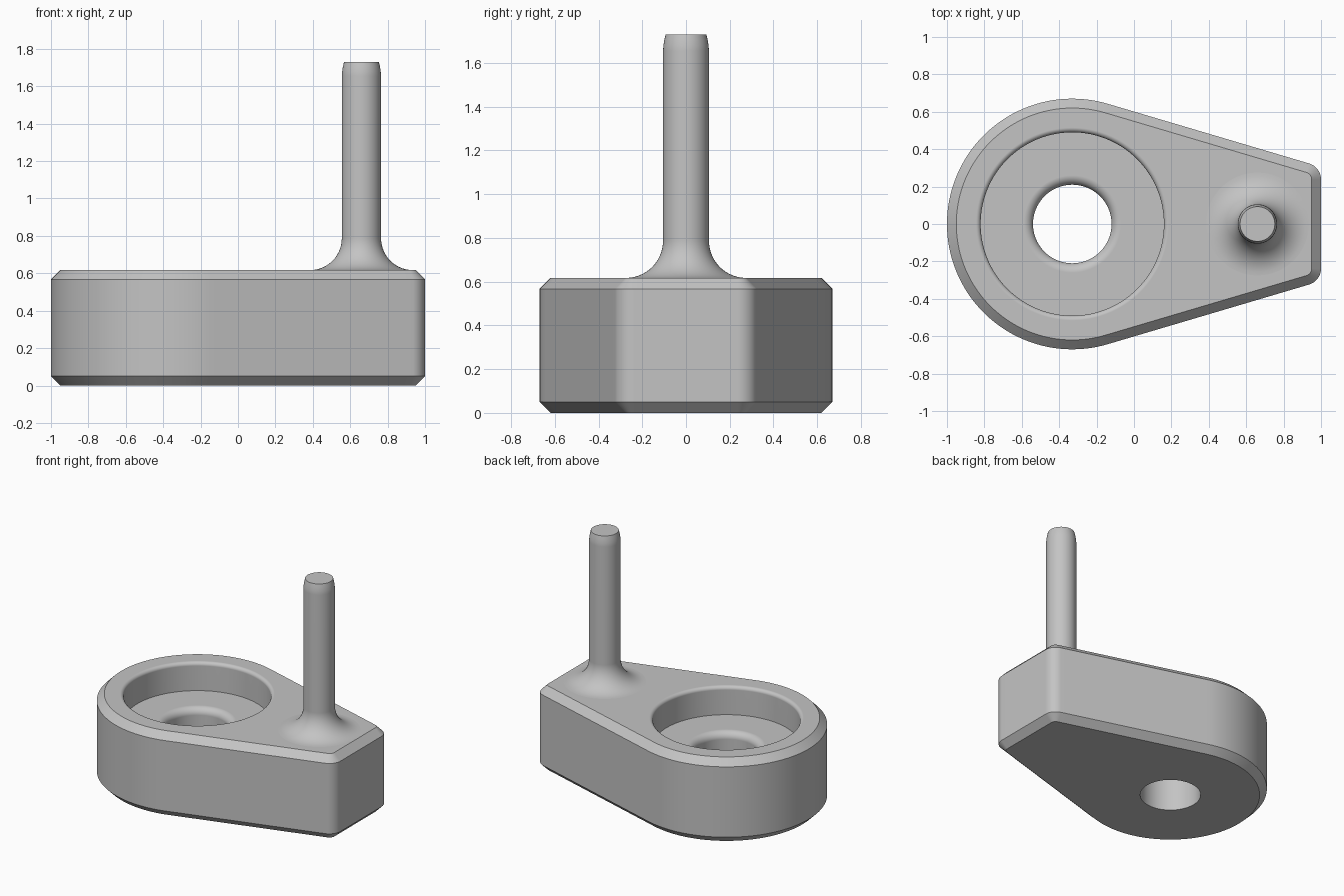
import bpy
import bmesh
from math import sin, cos, pi, radians, atan2
from mathutils import Vector

cube = bpy.data.objects.get("Cube")
if cube:
    bpy.data.objects.remove(cube, do_unlink=True)

# Main dimensions
TOP, CHAMFER = 0.617, 0.05
BORE_X, BIG_R = -0.33, 0.67
CORNER_R, TANGENT = 0.09, radians(73.5)
PIN_X, PIN_R, PIN_FILLET = 0.66, 0.105, 0.17

grey = bpy.data.materials.new("satin grey")
grey.use_nodes = True
colour = (0.55, 0.55, 0.55, 1)
grey.diffuse_color = colour
grey.node_tree.nodes["Principled BSDF"].inputs["Base Color"].default_value = colour


def skin(name, rings, closed):
    """Join equal-length rings with quads; closed loops last to first, else caps."""
    bm = bmesh.new()
    loops = [[bm.verts.new(p) for p in ring] for ring in rings]
    pairs = list(zip(loops, loops[1:]))
    if closed:
        pairs.append((loops[-1], loops[0]))
    else:
        bm.faces.new(loops[0])
        bm.faces.new(loops[-1])
    for a, b in pairs:
        for i in range(len(a)):
            j = (i + 1) % len(a)
            bm.faces.new((a[i], a[j], b[j], b[i]))
    bmesh.ops.recalc_face_normals(bm, faces=bm.faces)
    mesh = bpy.data.meshes.new(name)
    bm.to_mesh(mesh)
    bm.free()
    mesh.materials.append(grey)
    obj = bpy.data.objects.new(name, mesh)
    bpy.context.collection.objects.link(obj)
    bpy.ops.object.select_all(action='DESELECT')
    obj.select_set(True)
    bpy.context.view_layer.objects.active = obj
    bpy.ops.object.shade_smooth_by_angle(angle=radians(30))
    # Keep flat faces evenly shaded beside the fillets
    weighted = obj.modifiers.new("flat face normals", 'WEIGHTED_NORMAL')
    weighted.keep_sharp = True
    return obj


def fillet(r, z, size, start, end, steps=8):
    """Arc of (radius, height) points around a profile centre."""
    angles = [start + (end - start) * i / steps for i in range(steps + 1)]
    return [(r + size * cos(a), z + size * sin(a)) for a in angles]


def arc(cx, cy, r, start, end, steps):
    angles = [start + (end - start) * i / steps for i in range(steps + 1)]
    return [Vector((cx + r * cos(a), cy + r * sin(a))) for a in angles]


def outline(inset):
    """Teardrop plan: big round end, tangent sides, rounded square end."""
    cx = 1 - CORNER_R
    cy = (BIG_R - CORNER_R - (cx - BORE_X) * cos(TANGENT)) / sin(TANGENT)
    small = CORNER_R - inset
    runs = [arc(BORE_X, 0, BIG_R - inset, TANGENT, 2 * pi - TANGENT, 96),
            arc(cx, -cy, small, -TANGENT, 0, 8),
            arc(cx, cy, small, 0, TANGENT, 8)]
    points = []
    for run, following, cuts in zip(runs, runs[1:] + runs[:1], (24, 10, 24)):
        points += run
        points += [run[-1].lerp(following[0], k / cuts) for k in range(1, cuts)]
    return points


# Body: chamfered outside, then down through the stepped bore
outside = [[(p.x, p.y, z) for p in outline(inset)]
           for inset, z in ((CHAMFER, 0), (0, CHAMFER),
                            (0, TOP - CHAMFER), (CHAMFER, TOP))]
bearings = [atan2(p.y, p.x - BORE_X) for p in outline(0)]
RECESS_R, HOLE_R, FLOOR = 0.49, 0.21, 0.41
RIM, LIP = 0.025, 0.05
bore = fillet(RECESS_R + RIM, TOP - RIM, RIM, pi / 2, pi)
bore.append((RECESS_R, FLOOR))
bore += fillet(HOLE_R + LIP, FLOOR - LIP, LIP, pi / 2, pi)
bore.append((HOLE_R, 0))
inside = [[(BORE_X + r * cos(a), r * sin(a), z) for a in bearings]
          for r, z in bore]
skin("body", outside + inside, True)

# Pin: flared root, straight shank and tapered tip
profile = [(PIN_R + PIN_FILLET, TOP - 0.05)]
profile += fillet(PIN_R + PIN_FILLET, TOP + PIN_FILLET, PIN_FILLET,
                  -pi / 2, -pi, 14)
profile += [(PIN_R, 1.655), (0.103, 1.68), (0.099, 1.705), (0.093, 1.73)]
SIDES = 64
turns = [2 * pi * i / SIDES for i in range(SIDES)]
skin("pin", [[(PIN_X + r * cos(a), r * sin(a), z) for a in turns]
             for r, z in profile], False)
